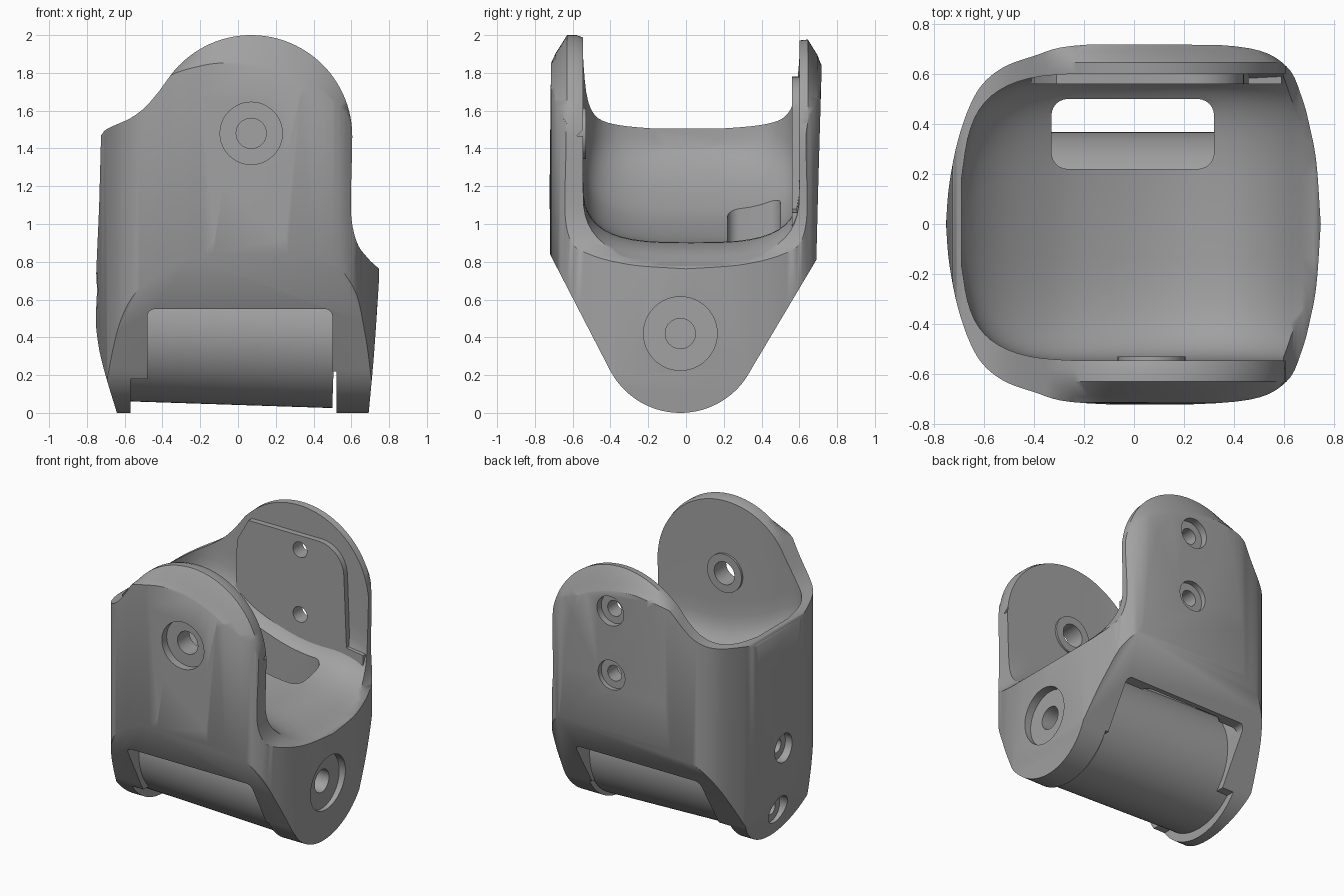
import bpy, bmesh
from math import cos, sin, pi, radians, copysign
from mathutils import Matrix, Vector

if "Cube" in bpy.data.objects:
    bpy.data.objects.remove(bpy.data.objects["Cube"], do_unlink=True)

grey = bpy.data.materials.new("plain grey")
grey.use_nodes = True
GREY = (0.36, 0.36, 0.36, 1)
grey.diffuse_color = GREY
grey.node_tree.nodes["Principled BSDF"].inputs["Base Color"].default_value = GREY


def finish(bm, name):
    bmesh.ops.recalc_face_normals(bm, faces=bm.faces)
    mesh = bpy.data.meshes.new(name)
    bm.to_mesh(mesh)
    bm.free()
    mesh.materials.append(grey)
    ob = bpy.data.objects.new(name, mesh)
    bpy.context.scene.collection.objects.link(ob)
    return ob


def loft(name, rings):
    """Skin closed rings of equal length and cap both ends."""
    bm = bmesh.new()
    rows = [[bm.verts.new(p) for p in ring] for ring in rings]
    n = len(rows[0])
    for a, b in zip(rows, rows[1:]):
        for i in range(n):
            j = (i + 1) % n
            bm.faces.new((a[i], a[j], b[j], b[i]))
    bm.faces.new(rows[0])
    bm.faces.new(rows[-1])
    return finish(bm, name)


def prism(name, outline, axis, lo, hi):
    place = {"x": lambda p, d: (d, p[0], p[1]),
             "y": lambda p, d: (p[0], d, p[1]),
             "z": lambda p, d: (p[0], p[1], d)}[axis]
    return loft(name, [[place(p, d) for p in outline] for d in (lo, hi)])


def cylinder(name, axis, radius, centre, length, sides=48, tilt=0):
    turn = Matrix.Rotation(pi / 2, 4, "Y" if axis == "x" else "X")
    bm = bmesh.new()
    bmesh.ops.create_cone(bm, cap_ends=True, segments=sides, radius1=radius, radius2=radius,
                          depth=length,
                          matrix=Matrix.Translation(centre) @ Matrix.Rotation(tilt, 4, "Y") @ turn)
    return finish(bm, name)


def arc(cx, cy, r, a, b, n):
    return [(cx + r * cos(radians(a + (b - a) * i / n)),
             cy + r * sin(radians(a + (b - a) * i / n))) for i in range(n + 1)]


def smooth(points, steps=5):
    """Pass a smooth curve through the given points."""
    pts = [Vector(p) for p in points]
    ext = [pts[0] * 2 - pts[1]] + pts + [pts[-1] * 2 - pts[-2]]
    out = []
    for a, b, c, d in zip(ext, ext[1:], ext[2:], ext[3:]):
        for k in range(steps):
            t = k / steps
            out.append((b * 2 + (c - a) * t + (a * 2 - b * 5 + c * 4 - d) * t * t
                        + (b * 3 - a - c * 3 + d) * t ** 3) * 0.5)
    return [tuple(p) for p in out + [pts[-1]]]


def rounded_rect(x0, x1, y0, y1, r):
    return (arc(x1 - r, y1 - r, r, 0, 90, 6) + arc(x0 + r, y1 - r, r, 90, 180, 6)
            + arc(x0 + r, y0 + r, r, 180, 270, 6) + arc(x1 - r, y0 + r, r, 270, 360, 6))


def boolean(target, tool, operation="DIFFERENCE", keep=False):
    tool.hide_render = True
    bpy.context.view_layer.objects.active = target
    mod = target.modifiers.new("cut", "BOOLEAN")
    mod.operation, mod.solver, mod.object = operation, "EXACT", tool
    bpy.ops.object.modifier_apply(modifier=mod.name)
    if not keep:
        bpy.data.objects.remove(tool, do_unlink=True)


# Bracket shell: rounded plan, trimmed by the front and side silhouettes
half = smooth([(0.747, 0), (0.73, 0.24), (0.705, 0.38), (0.67, 0.51), (0.61, 0.63), (0.46, 0.703),
               (0.1, 0.724), (-0.25, 0.712), (-0.4, 0.672), (-0.52, 0.628), (-0.605, 0.56),
               (-0.66, 0.465), (-0.708, 0.32), (-0.74, 0.15), (-0.752, 0)])
plan = half + [(x, -y) for x, y in half[-2:0:-1]]
bracket = prism("bracket", plan, "z", -0.1, 2.2)

rest = smooth([(-0.42, 1.7), (-0.49, 1.62), (-0.57, 1.56), (-0.69, 1.505), (-0.725, 1.47)], 4)
rest += smooth([(-0.735, 1.1), (-0.755, 0.6), (-0.745, 0.4), (-0.71, 0.23), (-0.635, -0.02)], 4)
rest += smooth([(0.69, -0.02), (0.715, 0.25), (0.73, 0.45), (0.75, 0.76)], 4)
rest += smooth([(0.7, 0.805), (0.64, 0.88), (0.608, 0.98), (0.597, 1.1), (0.603, 1.35)], 4)


def ear_ring(y, inset):
    """Front silhouette whose round top shrinks by the inset, fading out at both ends."""
    top = []
    for i in range(41):
        a = radians(143 * i / 40)
        r = 0.535 - inset * max(0, sin(pi * i / 40)) ** 0.8
        top.append((0.07 + r * cos(a), y, 1.465 + r * sin(a)))
    return top + [(x, y, z) for x, z in rest]


ears = [(-0.74, 0.21), (-0.712, 0.165), (-0.69, 0.105), (-0.63, 0), (-0.58, 0), (-0.54, 0.015),
        (0.5, 0.045), (0.6, 0.03), (0.645, 0.025), (0.695, 0.115), (0.715, 0.18), (0.74, 0.22)]
boolean(bracket, loft("ear_trim", [ear_ring(*e) for e in ears]), "INTERSECT")

side = [(-0.71, 2.1), (-0.715, 1.83), (-0.722, 1.2), (-0.72, 0.84)]
side += arc(-0.03, 0.42, 0.42, 207.6, 332.4, 32)
side += [(0.69, 0.81), (0.7, 1.2), (0.718, 1.82), (0.71, 2.1)]
boolean(bracket, prism("side_trim", side, "x", -1, 1), "INTERSECT")

# Scooped interior, open to one side and sweeping up to the tall wall
scoop = smooth([(0.9, 1, 0.74), (0.72, 1, 0.78), (0.58, 1, 0.855), (0.42, 1, 0.9), (0.2, 1, 0.905),
                (0, 1, 0.94), (-0.25, 1, 1.03), (-0.42, 0.97, 1.13), (-0.54, 0.89, 1.22),
                (-0.62, 0.76, 1.3), (-0.665, 0.57, 1.36), (-0.69, 0.3, 1.4)], 3)
rings = []
for x, width, floor in scoop:
    a, b = -0.545 * width, 0.6 * width
    section = [(a, 2.4)]
    for i in range(25):
        t = pi * i / 24
        c, s = cos(t), sin(t)
        across = -copysign(abs(c) ** 0.62, c)
        section.append(((a + b) / 2 + (b - a) / 2 * across,
                        floor + 0.35 * width * (1 - abs(s) ** 0.62)))
    rings.append([(x, y, z) for y, z in section + [(b, 2.4)]])
boolean(bracket, loft("scoop_cutter", rings))

# Roller bay with stepped clearances beside the roller
bay = arc(0.46, 0.51, 0.04, 0, 90, 5) + arc(-0.44, 0.51, 0.04, 90, 180, 5)
bay += [(-0.48, 0.18), (-0.57, 0.18), (-0.57, -0.2), (0.522, -0.2), (0.522, 0.22), (0.5, 0.22)]
boolean(bracket, prism("bay_cutter", bay, "y", -1, 1))

# Round clearance around the roller, and a slot through the floor
hollow = [(y, min(z, 0.74)) for y, z in arc(-0.03, 0.44, 0.5, 0, 180, 36)]
hollow = [p for p in hollow if p[1] < 0.74 or abs(p[0] + 0.03) > 0.38]
boolean(bracket, prism("hollow_cutter", hollow, "x", -0.479, 0.499))
boolean(bracket, prism("slot_cutter", rounded_rect(-0.33, 0.32, 0.22, 0.5, 0.065), "z", 0.5, 1.7))

# Roller between the lower ears
roller = cylinder("roller", "x", 0.397, (-0.025, -0.03, 0.44), 1.075, 96, 0.033)

# Raised pad inside the back ear, and a boss inside the front ear
pad_outline = [(-0.42, 0.98), (0.59, 0.98), (0.59, 1.06), (0.46, 1.08)]
pad_outline += arc(0.24, 1.58, 0.2, 0, 90, 10) + [(-0.31, 1.78), (-0.4, 1.62)]
pad = prism("back_pad", pad_outline, "y", 0.56, 0.63)
boss = cylinder("front_boss", "y", 0.135, (0.07, -0.56, 1.48), 0.06)

# Counterbored holes: axis, side, seat position, across, height, seat and bore radius, bore length
holes = [("y", -1, 0.665, 0.07, 1.48, 0.165, 0.08, 0.3),
         ("y", 1, 0.665, 0.095, 1.68, 0.105, 0.055, 0.3),
         ("y", 1, 0.665, 0.095, 1.22, 0.105, 0.055, 0.3),
         ("x", 1, 0.68, -0.03, 0.42, 0.195, 0.08, 0.25),
         ("x", -1, 0.69, -0.03, 0.65, 0.1, 0.05, 0.2),
         ("x", -1, 0.645, -0.03, 0.2, 0.1, 0.05, 0.2)]
for axis, sign, seat, across, z, wide, narrow, depth in holes:
    def at(d):
        return (sign * d, across, z) if axis == "x" else (across, sign * d, z)
    boolean(bracket, cylinder("seat_cutter", axis, wide, at(seat + 0.2), 0.4))
    bore = cylinder("bore_cutter", axis, narrow, at(seat + 0.1 - depth / 2), depth + 0.2, 32)
    targets = [bracket, roller] if axis == "x" else [bracket, boss if sign < 0 else pad]
    for target in targets:
        boolean(target, bore, keep=True)
    bpy.data.objects.remove(bore, do_unlink=True)

# Smooth shading with crisp edges
for ob in (bracket, roller, pad, boss):
    bpy.ops.object.select_all(action="DESELECT")
    ob.select_set(True)
    bpy.context.view_layer.objects.active = ob
    bpy.ops.object.shade_smooth_by_angle(angle=radians(38))
